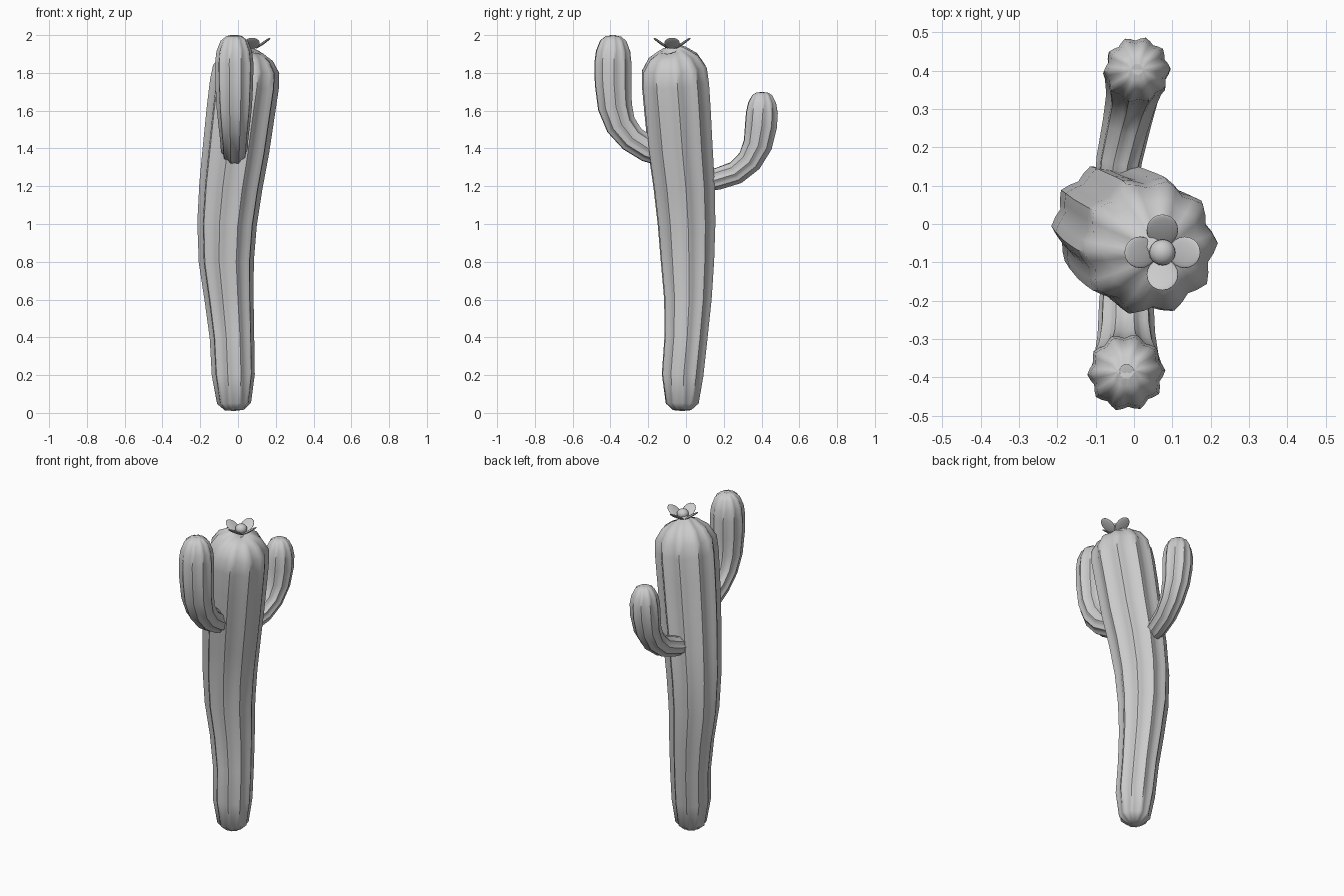
import bpy, bmesh, math
from mathutils import Vector

if "Cube" in bpy.data.objects:
    bpy.data.objects.remove(bpy.data.objects["Cube"])

RIBS = 10
PER_RIB = 4


def smooth(obj):
    for o in bpy.context.selected_objects:
        o.select_set(False)
    obj.select_set(True)
    bpy.context.view_layer.objects.active = obj
    bpy.ops.object.shade_smooth_by_angle(angle=math.radians(50))


def ribbed_tube(name, rings, depth=0.12):
    """Loft ribbed sections along (x, y, z, radius) rings, closed with poles."""
    bm = bmesh.new()
    pts = [Vector(r[:3]) for r in rings]
    n = RIBS * PER_RIB
    loops = []
    for i in range(1, len(rings) - 1):
        t = (pts[i + 1] - pts[i - 1]).normalized()
        u = Vector((1, 0, 0))
        u = (u - t * u.dot(t)).normalized()
        v = t.cross(u)
        loop = []
        for k in range(n):
            a = 2 * math.pi * k / n
            r = rings[i][3] * (1 - depth * (1 - math.cos(RIBS * a)) / 2)
            a += math.radians(3)
            loop.append(bm.verts.new(pts[i] + (u * math.cos(a) + v * math.sin(a)) * r))
        loops.append(loop)
    for a, b in zip(loops, loops[1:]):
        for k in range(n):
            bm.faces.new((a[k], a[(k + 1) % n], b[(k + 1) % n], b[k]))
    start, end = bm.verts.new(pts[0]), bm.verts.new(pts[-1])
    for k in range(n):
        bm.faces.new((start, loops[0][(k + 1) % n], loops[0][k]))
        bm.faces.new((end, loops[-1][k], loops[-1][(k + 1) % n]))
    bmesh.ops.recalc_face_normals(bm, faces=bm.faces)
    me = bpy.data.meshes.new(name)
    bm.to_mesh(me)
    bm.free()
    obj = bpy.data.objects.new(name, me)
    bpy.context.collection.objects.link(obj)
    smooth(obj)


# Leaning trunk with rounded ends
ribbed_tube("trunk", [
    (-.02, -.02, .01, 0), (-.02, -.02, .015, .05), (-.021, -.02, .05, .09),
    (-.025, -.018, .2, .114), (-.032, .0, .4, .118), (-.047, .01, .6, .13),
    (-.062, .008, .8, .146), (-.058, .003, 1.0, .158), (-.038, -.01, 1.2, .168),
    (-.010, -.03, 1.4, .177), (.015, -.045, 1.6, .182), (.034, -.056, 1.74, .184),
    (.043, -.061, 1.82, .177), (.052, -.066, 1.885, .135),
    (.061, -.07, 1.922, .075), (.065, -.072, 1.93, .03), (.067, -.073, 1.925, 0)])

# Taller arm, towards the front
ribbed_tube("front_arm", [
    (-.02, -.06, 1.34, 0), (-.02, -.10, 1.355, .06), (-.02, -.2, 1.395, .071),
    (-.02, -.285, 1.45, .075), (-.02, -.345, 1.525, .084), (-.02, -.376, 1.62, .094),
    (-.02, -.386, 1.74, .1), (-.02, -.387, 1.85, .102), (-.02, -.386, 1.915, .094),
    (-.02, -.385, 1.97, .072), (-.02, -.384, 1.994, .042), (-.02, -.384, 2.0, .02),
    (-.02, -.384, 1.993, 0)])

# Shorter arm, towards the back
ribbed_tube("back_arm", [
    (-.05, .03, 1.215, 0), (-.05, .07, 1.22, .055), (-.038, .17, 1.24, .06),
    (-.018, .265, 1.272, .064), (-.003, .337, 1.335, .07), (.004, .38, 1.42, .08),
    (.007, .397, 1.52, .088), (.008, .402, 1.59, .087), (.008, .403, 1.64, .077),
    (.008, .403, 1.682, .055), (.008, .403, 1.697, .03), (.008, .403, 1.698, .015),
    (.008, .403, 1.692, 0)])


def ellipsoid(name, loc, scale, rot=(0, 0, 0)):
    bpy.ops.mesh.primitive_uv_sphere_add(segments=20, ring_count=10, radius=1,
                                         location=loc, rotation=rot)
    obj = bpy.context.object
    obj.name = name
    obj.scale = scale
    smooth(obj)


# Flower: four raised petals around a bud
cx, cy = .074, -.074
ellipsoid("flower_bud", (cx, cy, 1.957), (.034, .034, .029))
for k in range(4):
    a = k * math.pi / 2
    ellipsoid("petal_%d" % (k + 1),
              (cx + .058 * math.cos(a), cy + .058 * math.sin(a), 1.957),
              (.05, .041, .007), (0, -math.radians(35), a))
